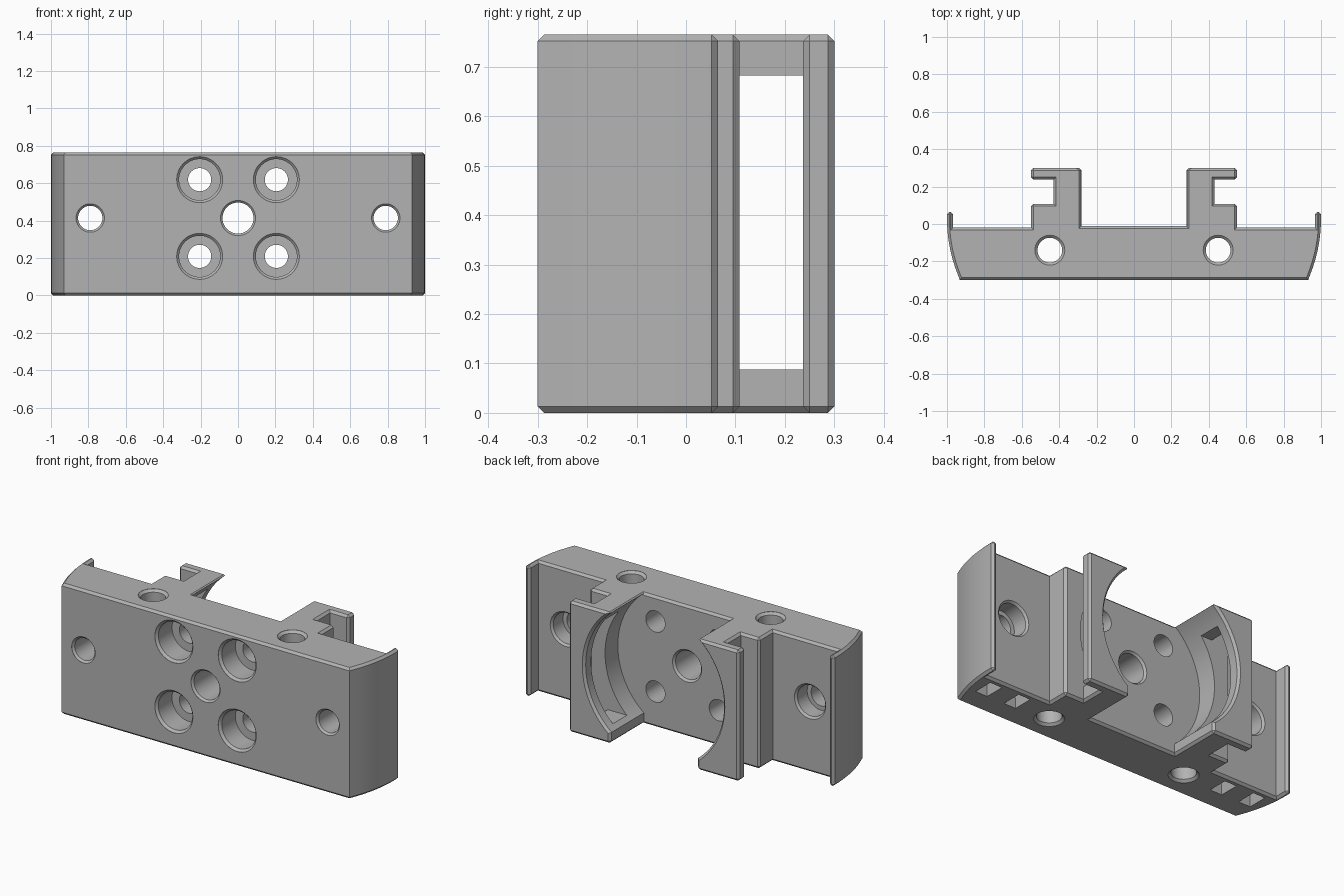
import bpy, bmesh, math
from mathutils import Matrix, Vector

if "Cube" in bpy.data.objects:
    bpy.data.objects.remove(bpy.data.objects["Cube"], do_unlink=True)

H = 0.765      # body height
ZC = 0.414     # height of the bore axis
CH = 0.013     # edge chamfer

grey = bpy.data.materials.new("plain grey")
grey.use_nodes = True
grey.diffuse_color = (0.45, 0.45, 0.45, 1)
grey.node_tree.nodes["Principled BSDF"].inputs["Base Color"].default_value = (0.45, 0.45, 0.45, 1)


def make_object(name, bm):
    bmesh.ops.recalc_face_normals(bm, faces=bm.faces[:])
    mesh = bpy.data.meshes.new(name)
    bm.to_mesh(mesh)
    bm.free()
    mesh.materials.append(grey)
    ob = bpy.data.objects.new(name, mesh)
    bpy.context.collection.objects.link(ob)
    return ob


def extrude_profile(bm, points, height):
    face = bm.faces.new([bm.verts.new((x, y, 0)) for x, y in points])
    top = bmesh.ops.extrude_face_region(bm, geom=[face])["geom"]
    moved = [v for v in top if isinstance(v, bmesh.types.BMVert)]
    bmesh.ops.translate(bm, verts=moved, vec=(0, 0, height))
    bmesh.ops.recalc_face_normals(bm, faces=bm.faces[:])


def lathe(name, profile, center, axis="Y", seg=48):
    """Closed turned cutter from (position along axis, radius) pairs."""
    bm = bmesh.new()
    rings = []
    for t, r in profile:
        ring = []
        for i in range(seg):
            a = 2 * math.pi * i / seg
            u, w = r * math.cos(a), r * math.sin(a)
            offset = (u, t, w) if axis == "Y" else (u, w, t)
            ring.append(bm.verts.new(Vector(center) + Vector(offset)))
        rings.append(ring)
    for a, b in zip(rings, rings[1:]):
        for i in range(seg):
            j = (i + 1) % seg
            bm.faces.new((a[i], a[j], b[j], b[i]))
    bm.faces.new(rings[0])
    bm.faces.new(rings[-1])
    return make_object(name, bm)


def box(name, low, high, taper=None):
    """Box cutter; taper widens the bottom face for a chamfered mouth."""
    bm = bmesh.new()
    size = [h - l for l, h in zip(low, high)]
    mid = [(h + l) / 2 for l, h in zip(low, high)]
    bmesh.ops.create_cube(bm, size=1, matrix=Matrix.Translation(mid) @ Matrix.Diagonal((*size, 1)))
    if taper:
        for v in bm.verts:
            if v.co.z < mid[2]:
                v.co.x += math.copysign(taper, v.co.x - mid[0])
                v.co.y += math.copysign(taper, v.co.y - mid[1])
    return make_object(name, bm)


# Half outline: curved flank, end lip, hooked arm
R, y0 = 0.81, 0.03
a0 = math.asin((-0.297 - y0) / R)
half = [(1 - R + R * math.cos(a0 * (1 - i / 10)), y0 + R * math.sin(a0 * (1 - i / 10)))
        for i in range(11)]
half[0] = (half[0][0], -0.3)
half += [(1, 0.065), (0.967, 0.065), (0.967, -0.018), (0.55, -0.018), (0.55, 0.108),
         (0.43, 0.108), (0.43, 0.237), (0.55, 0.237), (0.55, 0.3), (0.28, 0.3), (0.28, -0.01)]
outline = half + [(-x, y) for x, y in reversed(half)]

bm = bmesh.new()
extrude_profile(bm, outline, H)
edges = []
for e in bm.edges:
    a, b = e.verts
    vertical = abs(a.co.z - b.co.z) > 0.1
    if not vertical or (a.co.y > 0.05 and abs(a.co.x) > 0.2 and e.calc_face_angle_signed() > 0.8):
        edges.append(e)
bmesh.ops.bevel(bm, geom=edges, offset=CH, segments=1, affect="EDGES", clamp_overlap=True)
body = make_object("mounting_block", bm)

cutters = []

# Round seat between the arms, with an eased rim
cutters.append(lathe("seat_cutter", [(-0.01, 0.448), (0.287, 0.448), (0.301, 0.462), (0.4, 0.462)],
                     (0, 0, ZC), seg=96))

# Central through hole, eased both ends
cutters.append(lathe("center_hole", [(-0.4, 0.094), (-0.299, 0.094), (-0.288, 0.083),
                                     (-0.022, 0.083), (-0.01, 0.094), (0.1, 0.094)], (0, 0, ZC)))

for s in (-1, 1):
    # Counterbored screw holes
    for z in (ZC - 0.205, ZC + 0.205):
        cutters.append(lathe("screw_hole", [(-0.4, 0.123), (-0.299, 0.123), (-0.286, 0.11),
                                            (-0.16, 0.11), (-0.16, 0.062), (0.1, 0.062)],
                             (s * 0.205, 0, z)))
    # End holes, wider at the back
    cutters.append(lathe("end_hole", [(-0.4, 0.076), (-0.299, 0.076), (-0.288, 0.065),
                                      (-0.12, 0.065), (-0.12, 0.09), (-0.03, 0.09),
                                      (-0.017, 0.102), (0.1, 0.102)], (s * 0.79, 0, ZC)))
    # Vertical through holes
    cutters.append(lathe("vertical_hole", [(-0.1, 0.08), (0.001, 0.08), (0.014, 0.066),
                                           (H - 0.014, 0.066), (H - 0.001, 0.08), (H + 0.1, 0.08)],
                         (s * 0.45, -0.14, 0), axis="Z"))
    # Strap window through the arm into the seat
    cutters.append(box("strap_window", (s * 0.37 - 0.13, 0.108, 0.088),
                       (s * 0.37 + 0.13, 0.237, 0.682)))
    # Small pockets in the underside
    for x in (0.69, 0.88):
        cutters.append(box("pocket", (s * x - 0.025, -0.155, -0.01),
                           (s * x + 0.025, -0.065, 0.06), taper=0.016))

bpy.context.view_layer.objects.active = body
for c in cutters:
    c.hide_render = True
    mod = body.modifiers.new(c.name, "BOOLEAN")
    mod.operation, mod.solver, mod.object = "DIFFERENCE", "EXACT", c
    bpy.ops.object.modifier_apply(modifier=mod.name)
for c in cutters:
    bpy.data.objects.remove(c, do_unlink=True)

bpy.ops.object.select_all(action="DESELECT")
body.select_set(True)
bpy.ops.object.shade_smooth_by_angle(angle=math.radians(25))
